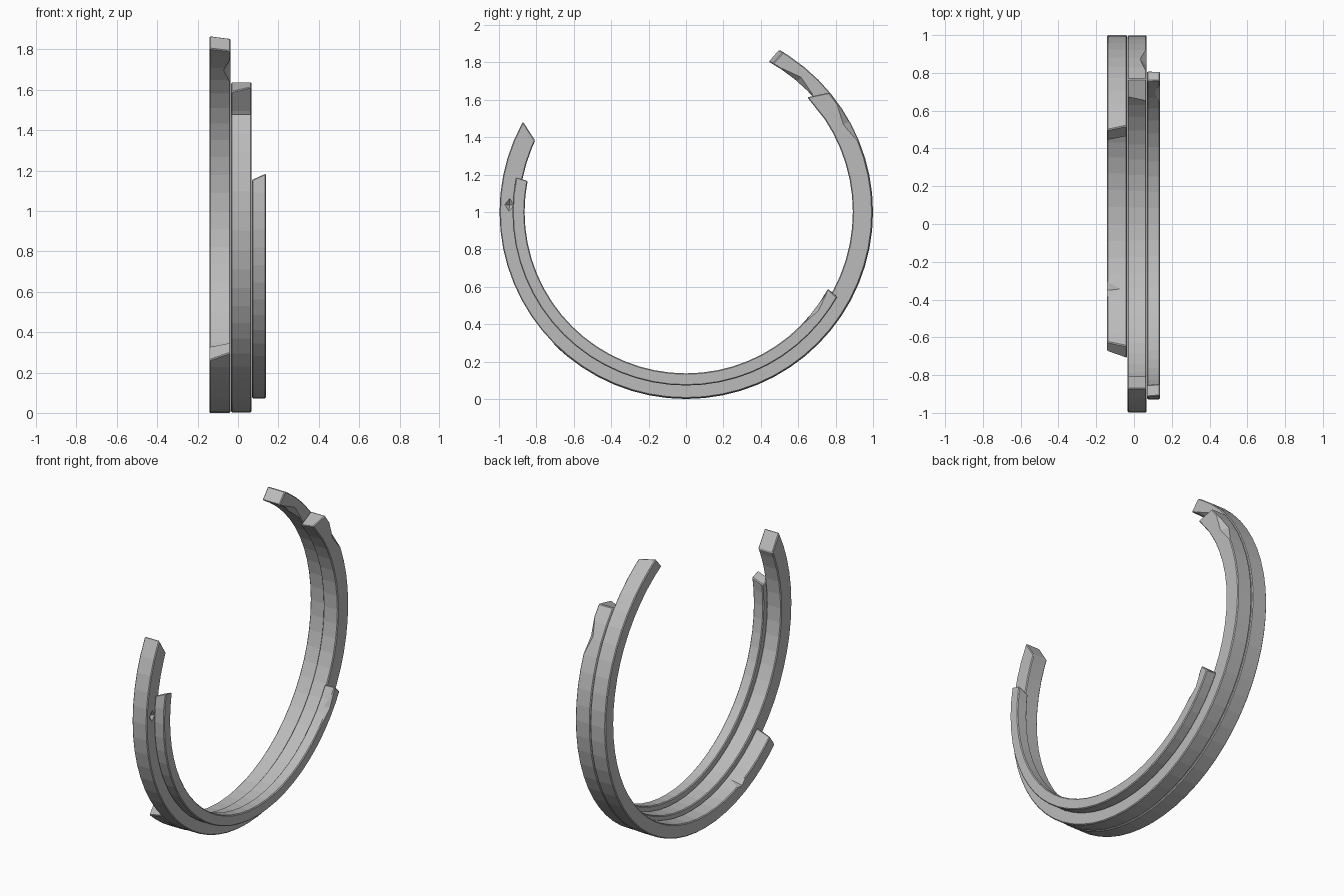
import bpy, bmesh, math
from mathutils import Matrix, Vector

if "Cube" in bpy.data.objects:
    bpy.data.objects.remove(bpy.data.objects["Cube"], do_unlink=True)

STEP = 360 / 64
CENTRE_Z = 1.0

grey = bpy.data.materials.new("plain_grey")
grey.use_nodes = True
grey.diffuse_color = (0.5, 0.5, 0.5, 1)
grey.node_tree.nodes["Principled BSDF"].inputs["Base Color"].default_value = (0.5, 0.5, 0.5, 1)


def on_ring(x, radius, degrees):
    a = math.radians(degrees)
    return Vector((x, radius * math.cos(a), CENTRE_Z + radius * math.sin(a)))


def make_object(name, bm):
    bmesh.ops.recalc_face_normals(bm, faces=bm.faces)
    mesh = bpy.data.meshes.new(name)
    bm.to_mesh(mesh)
    bm.free()
    obj = bpy.data.objects.new(name, mesh)
    bpy.context.collection.objects.link(obj)
    mesh.materials.append(grey)
    return obj


def open_ring(name, x0, x1, inner, outer, start, end):
    """Broken band; start and end hold one angle per section corner."""
    corners = [(x0, inner), (x0, outer), (x1, outer), (x1, inner)]
    low, high = max(start) + 1.2, min(end) - 1.2
    middle = [i * STEP for i in range(-64, 64) if low < i * STEP < high]
    sections = [start] + [[a] * 4 for a in middle] + [end]
    bm = bmesh.new()
    loops = [[bm.verts.new(on_ring(x, r, a)) for (x, r), a in zip(corners, angles)]
             for angles in sections]
    for a, b in zip(loops, loops[1:]):
        for i in range(4):
            j = (i + 1) % 4
            bm.faces.new((a[i], a[j], b[j], b[i]))
    bm.faces.new(loops[0])
    bm.faces.new(reversed(loops[-1]))
    ring = make_object(name, bm)
    bevel = ring.modifiers.new("worn_edges", "BEVEL")
    bevel.width = 0.005
    bevel.segments = 1
    bevel.limit_method = "ANGLE"
    bevel.angle_limit = math.radians(40)
    return ring


def chip_cutter(x, radius, degrees, half_x, half_radial, half_length):
    """Stretched eight-sided diamond that bites a notch out of an edge."""
    a = math.radians(degrees)
    bm = bmesh.new()
    tips = {}
    for axis in range(3):
        for sign in (-1, 1):
            tip = Vector((0, 0, 0))
            tip[axis] = sign * (half_x, half_radial, half_length)[axis]
            tips[axis, sign] = bm.verts.new(tip)
    for i in (-1, 1):
        for j in (-1, 1):
            for k in (-1, 1):
                bm.faces.new((tips[0, i], tips[1, j], tips[2, k]))
    place = Matrix.Translation(on_ring(x, radius, degrees)) @ Matrix.Rotation(a, 4, "X")
    bm.transform(place)
    cutter = make_object("chip_cutter", bm)
    cutter.hide_render = True
    return cutter


def cut_chips(ring, chips):
    cutters = [chip_cutter(*chip) for chip in chips]
    for cutter in cutters:
        cut = ring.modifiers.new("chip", "BOOLEAN")
        cut.operation = "DIFFERENCE"
        cut.solver = "EXACT"
        cut.object = cutter
    bpy.context.view_layer.update()
    graph = bpy.context.evaluated_depsgraph_get()
    mesh = bpy.data.meshes.new_from_object(ring.evaluated_get(graph))
    ring.modifiers.clear()
    ring.data = mesh
    for cutter in cutters:
        bpy.data.objects.remove(cutter, do_unlink=True)


# Right band, reaching highest at the back
right_band = open_ring("right_band", -0.142, -0.037, 0.917, 1.0,
                       [-133, -132.4, -135.4, -134.8], [61.2, 60.2, 58.7, 59.7])
cut_chips(right_band, [(-0.037, 0.917, 49.5, 0.035, 0.03, 0.11),
                       (-0.142, 0.917, -112, 0.07, 0.02, 0.045)])

# Middle band, reaching highest at the front
middle_band = open_ring("middle_band", -0.034, 0.067, 0.892, 0.997,
                        [-205.3, -209, -209, -205.3], [41.4, 39.8, 39.8, 43.5])
cut_chips(middle_band, [(0.067, 0.997, 29, 0.035, 0.035, 0.17),
                        (0.067, 0.945, 177.7, 0.02, 0.025, 0.035)])

# Narrow left band, set inward
left_band = open_ring("left_band", 0.069, 0.138, 0.863, 0.928,
                      [-189.2, -189.6, -191.6, -191.2], [-28.6, -29.3, -29.5, -28.4])
cut_chips(left_band, [(0.138, 0.863, -36.5, 0.03, 0.02, 0.1)])
